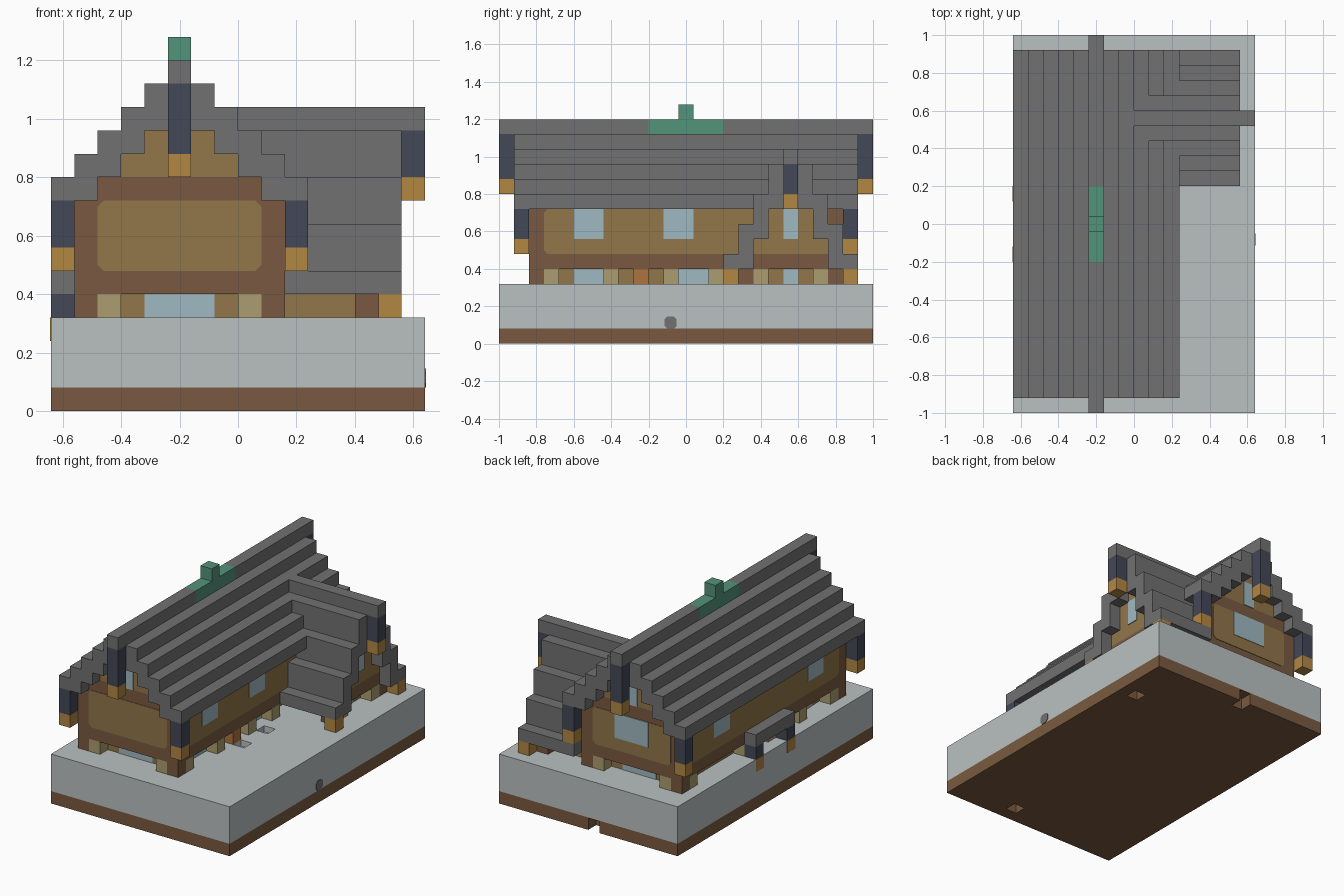
import bpy
import bmesh
from mathutils import Vector

cube = bpy.data.objects.get("Cube")
if cube:
    bpy.data.objects.remove(cube)

U = 0.08      # one block
RX = -0.2     # main ridge line
WY = 0.56     # wing ridge line
T = 0.006     # plate thickness


def material(name, hexcode):
    srgb = [int(hexcode[i:i + 2], 16) / 255 for i in (0, 2, 4)]
    col = [c / 12.92 if c < 0.04 else ((c + 0.055) / 1.055) ** 2.4 for c in srgb] + [1]
    m = bpy.data.materials.new(name)
    m.use_nodes = True
    m.diffuse_color = col
    m.node_tree.nodes["Principled BSDF"].inputs["Base Color"].default_value = col
    return m


ROOF = material("slate grey", "717171")
NAVY = material("dark navy", "444857")
TAN = material("tan plaster", "92764a")
BROWN = material("brown timber", "7a5a41")
AMBER = material("amber", "b38744")
BEIGE = material("pale beige", "ab9e70")
GLASS = material("window blue", "9fb9c1")
STONE = material("pale stone", "bac0c0")
GREEN = material("copper green", "52937a")
RUST = material("rusty orange", "ad733f")


def prism(name, pts, axis, lo, hi, mat):
    """Extrude a 2D outline along an axis; outline uses the other two axes in order."""
    bm = bmesh.new()
    verts = []
    for p in pts:
        co = list(p)
        co.insert(axis, lo)
        verts.append(bm.verts.new(co))
    face = bm.faces.new(verts)
    out = bmesh.ops.extrude_face_region(bm, geom=[face])
    shift = Vector((0, 0, 0))
    shift[axis] = hi - lo
    bmesh.ops.translate(bm, vec=shift, verts=[v for v in out["geom"] if isinstance(v, bmesh.types.BMVert)])
    bmesh.ops.recalc_face_normals(bm, faces=bm.faces)
    me = bpy.data.meshes.new(name)
    bm.to_mesh(me)
    bm.free()
    me.materials.append(mat)
    ob = bpy.data.objects.new(name, me)
    bpy.context.collection.objects.link(ob)
    return ob


def box(name, x, y, z, mat):
    return prism(name, [(x[0], y[0]), (x[1], y[0]), (x[1], y[1]), (x[0], y[1])], 2, z[0], z[1], mat)


def panel(name, a, z, axis, at, mat, r=0.0):
    """Thin plate centred on a wall plane, with optional clipped corners."""
    (l, h), (b, t) = a, z
    pts = [(l + r, b), (h - r, b), (h, b + r), (h, t - r), (h - r, t), (l + r, t), (l, t - r), (l, b + r)]
    if not r:
        pts = pts[::2]
    return prism(name, pts, axis, at - T / 2, at + T / 2, mat)


def block(name, x, y, z, mat):
    """Single block from its low corner."""
    return box(name, (x, x + U), (y, y + U), (z, z + U), mat)


def lantern(name, x, y, z, drop):
    """Amber lamp under a navy hanger."""
    block(name + "_lamp", x, y, z, AMBER)
    box(name + "_hanger", (x, x + U), (y, y + U), (z + U, z + U + drop), NAVY)


def cut(target, name, x, y, z):
    c = box(name, x, y, z, BROWN)
    c.hide_render = True
    c.hide_set(True)
    mod = target.modifiers.new(name, 'BOOLEAN')
    mod.operation = 'DIFFERENCE'
    mod.solver = 'EXACT'
    mod.object = c


# Base slabs with small sockets
soil = box("ground_slab", (-0.64, 0.64), (-1, 1), (0, U), BROWN)
cut(soil, "back_notch_cutter", (-U, 0), (0.92, 1.1), (-0.1, 0.075))
cut(soil, "side_socket_cutter", (0.48, 0.56), (0.6, 0.68), (-0.1, 0.075))
cut(soil, "front_socket_cutter", (0.16, 0.24), (-0.92, -0.84), (-0.1, 0.075))
stone = box("stone_slab", (-0.64, 0.64), (-1, 1), (U, 0.32), STONE)
for y in (-0.24, 0):
    cut(stone, "paving_pit_cutter", (0.16, 0.24), (y - 0.04, y + 0.04), (0.28, 0.4))
panel("drain_arch", (-0.115, -0.05), (U, 0.145), 0, 0.64, ROOF, 0.015)

# Recessed ground floor, corner posts and corbels
box("ground_floor", (-0.48, U), (-0.76, 0.76), (0.32, 0.4), TAN)
for x in (-0.56, U):
    for y in (-0.84, 0.76):
        block("corner_post", x, y, 0.32, BROWN)
for y in (-0.84, 0.76):
    for x in (-0.48, 0):
        block("end_corbel", x, y, 0.32, BEIGE)
for x in (-0.56, U):
    for y in (-0.76, -0.44, -0.12, 0.12):
        block("side_corbel", x, y, 0.32, BEIGE)
block("left_back_corbel", -0.56, 0.68, 0.32, BEIGE)
block("door_block", U, -0.28, 0.32, RUST)
for y in (-0.76, 0.76):
    panel("low_end_window", (-0.32, -U), (0.32, 0.4), 1, y, GLASS)
for x in (-0.48, U):
    for y in (-0.6, -0.04):
        panel("low_side_window", (y, y + 2 * U), (0.32, 0.4), 0, x, GLASS)

# Upper floor and its plaster panels
box("upper_floor", (-0.56, 0.16), (-0.84, 0.84), (0.4, 0.72), BROWN)
box("gable_beam", (-0.48, U), (-0.84, 0.84), (0.72, 0.8), BROWN)
for k, top in ((2.5, 0.88), (1.5, 0.96), (0.5, 1.04)):
    box("gable_wall", (RX - k * U, RX + k * U), (-0.84, 0.84), (top - U, top), TAN)
for y in (-0.84, 0.84):
    panel("end_plaster", (-0.48, U), (0.48, 0.72), 1, y, TAN, 0.02)
    panel("gable_window", (RX - 0.04, RX + 0.04), (0.8, 0.96), 1, y * 1.002, GLASS)
panel("back_window", (-0.32, -U), (0.56, 0.72), 1, 0.843, GLASS)
for x, s, wins in ((-0.56, -1, (-0.6, 0.36)), (0.16, 1, (-0.6, -0.12))):
    panel("side_plaster", (-0.76, 0.76), (0.48, 0.72), 0, x, TAN, 0.02)
    for y in wins:
        panel("side_window", (y, y + 2 * U), (0.56, 0.72), 0, x + s * 0.003, GLASS)

# Main stepped roof, one strip per column on both sides
for k in range(1, 6):
    top = 1.2 - k * U
    low = max(top - 2 * U, 0.72)
    for s in (-1, 1):
        xs = sorted((RX + s * (k - 0.5) * U, RX + s * (k + 0.5) * U))
        box("roof_strip", xs, (-0.92, 0.92), (low, top), ROOF)
ridge = (RX - 0.04, RX + 0.04)
box("ridge_core", ridge, (-0.92, 0.92), (1.04, 1.12), ROOF)
for s in (-1, 1):
    box("ridge_beam", ridge, sorted((s * 0.2, s * 1.0)), (1.12, 1.2), ROOF)
box("copper_ridge", ridge, (-0.2, 0.2), (1.12, 1.2), GREEN)
block("copper_finial", ridge[0], -0.04, 1.2, GREEN)

# Hanging lanterns of the main roof
for y in (-1, 0.92):
    lantern("ridge_lantern", ridge[0], y, 0.8, 3 * U)
for x in (-0.64, 0.16):
    for y in (-0.92, 0.84):
        lantern("eave_lantern", x, y, 0.48, 2 * U)

# Side wing walls
box("wing_ground_floor", (U, 0.4), (0.36, 0.76), (0.32, 0.4), TAN)
box("wing_sill", (0.16, 0.48), (0.36, 0.76), (0.4, 0.48), BROWN)
for k, low, top in ((2.5, 0.48, 0.64), (1.5, 0.64, 0.8), (0.5, 0.8, 0.96)):
    box("wing_wall", (0.16, 0.48), (WY - k * U, WY + k * U), (low, top), TAN)
panel("wing_window", (0.52, 0.6), (0.56, 0.72), 0, 0.482, GLASS)
panel("wing_low_window", (0.52, 0.6), (0.32, 0.4), 0, 0.4, GLASS)
for y in (0.28, 0.76):
    block("wing_post", 0.4, y, 0.32, BROWN)
for y in (0.36, 0.68):
    block("wing_corbel", 0.4, y, 0.32, BEIGE)

# Steeper wing roof
box("wing_ridge", (-U, 0.64), (WY - 0.04, WY + 0.04), (0.96, 1.04), ROOF)
for k in range(1, 5):
    top = 1.12 - 2 * k * U
    low = max(top - 3 * U, 0.4)
    start = 0 if k == 1 else 0.16
    for s in (-1, 1):
        ys = sorted((WY + s * (k - 0.5) * U, WY + s * (k + 0.5) * U))
        box("wing_roof_strip", (start, 0.56), ys, (low, top), ROOF)
lantern("wing_ridge_lantern", 0.56, WY - 0.04, 0.72, 2 * U)
for y in (0.2, 0.84):
    block("wing_eave_lamp", 0.48, y, 0.32, AMBER)

# Small porch on the other long side
box("porch_roof", (-0.64, -0.56), (-0.2, 0.2), (0.4, 0.48), ROOF)
for y in (-0.2, 0.12):
    block("porch_post", -0.64, y, 0.32, NAVY)
    panel("porch_lamp", (y, y + U), (0.24, 0.32), 0, -0.64, AMBER)
